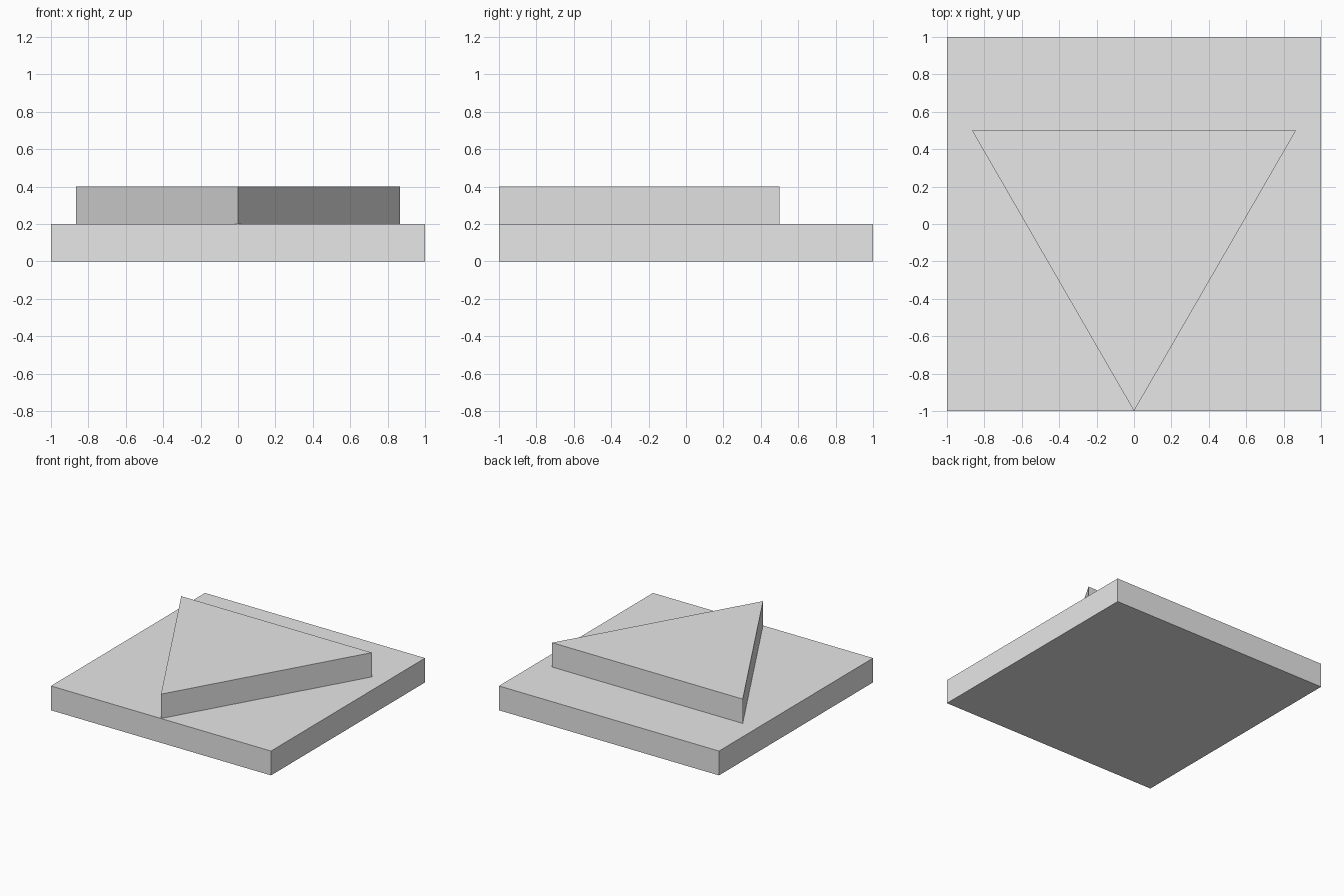
import bpy
import math

cube = bpy.data.objects.get("Cube")
if cube:
    bpy.data.objects.remove(cube, do_unlink=True)

THICKNESS = 0.2

# Plain grey shared by both slabs
grey = bpy.data.materials.new("grey")
grey.use_nodes = True
colour = (0.8, 0.8, 0.8, 1)
grey.diffuse_color = colour
grey.node_tree.nodes["Principled BSDF"].inputs["Base Color"].default_value = colour


def finish(name):
    """Name the active object and give it the shared colour."""
    obj = bpy.context.object
    obj.name = obj.data.name = name
    obj.data.materials.append(grey)
    return obj


# Square base slab
bpy.ops.mesh.primitive_cube_add(size=1, location=(0, 0, THICKNESS / 2))
base = finish("square_base")
base.scale = (2, 2, THICKNESS)

# Triangular slab on top, one corner touching the front edge
bpy.ops.mesh.primitive_cylinder_add(
    vertices=3, radius=1, depth=THICKNESS,
    location=(0, 0, THICKNESS * 1.5), rotation=(0, 0, math.pi))
finish("triangular_slab")
